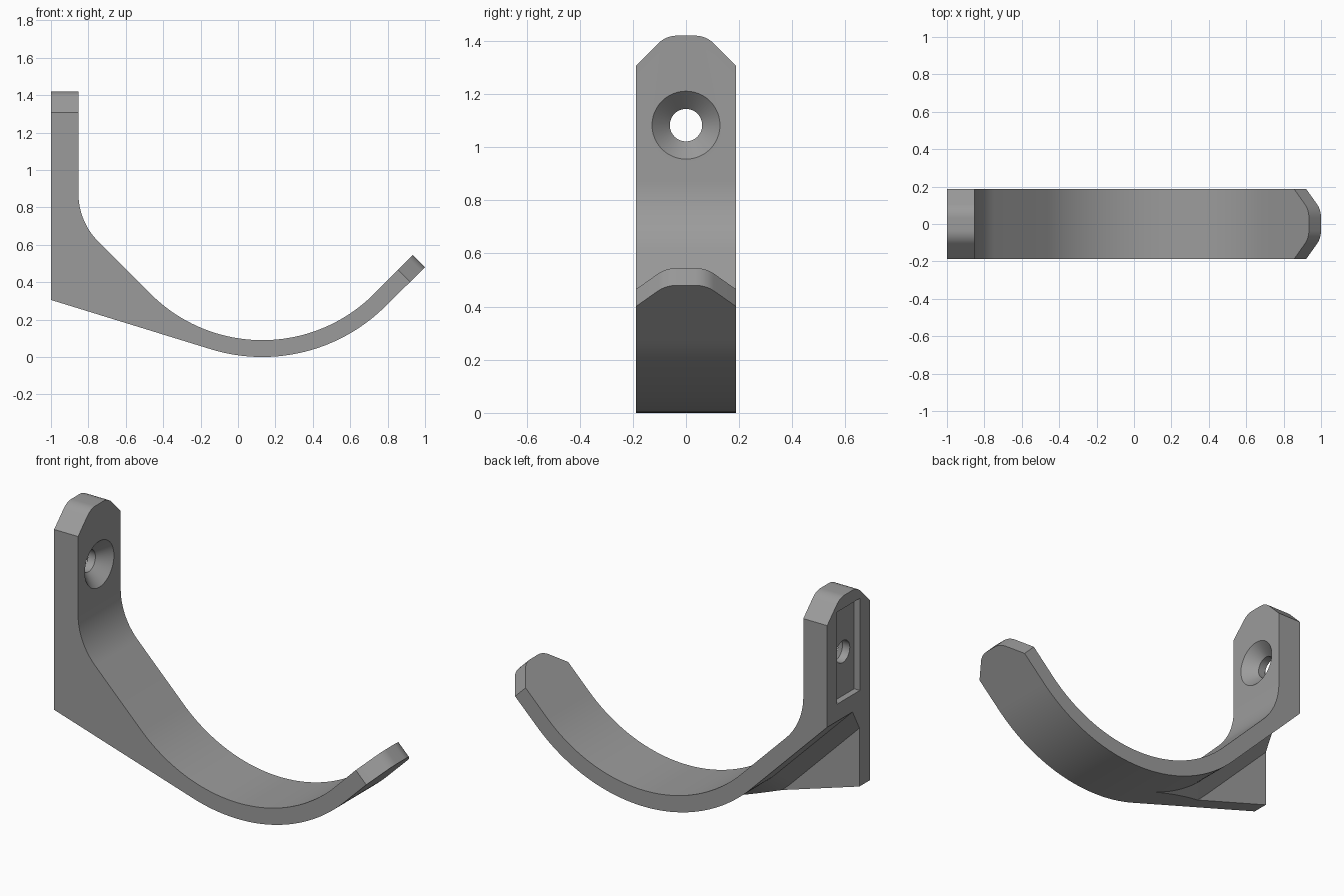
import bpy, bmesh
from math import sin, cos, pi, radians, sqrt, tan

if "Cube" in bpy.data.objects:
    bpy.data.objects.remove(bpy.data.objects["Cube"])

HALF = 0.1875                 # half width in y
CX, CZ = 0.13, 0.935          # centre of the cradle arc
R_IN, R_OUT = 0.845, 0.935
S = sqrt(0.5)

grey = bpy.data.materials.new("grey plastic")
grey.diffuse_color = (0.33, 0.33, 0.33, 1)
grey.use_nodes = True
grey.node_tree.nodes["Principled BSDF"].inputs["Base Color"].default_value = grey.diffuse_color


def arc(cx, cz, r, a0, a1, n):
    return [(cx + r * cos(radians(a0 + (a1 - a0) * i / n)),
             cz + r * sin(radians(a0 + (a1 - a0) * i / n))) for i in range(n + 1)]


def loft(name, loops):
    """Closed solid through matching loops of 3D points."""
    bm = bmesh.new()
    rings = [[bm.verts.new(p) for p in loop] for loop in loops]
    n = len(rings[0])
    for a, b in zip(rings, rings[1:]):
        for i in range(n):
            j = (i + 1) % n
            bm.faces.new((a[i], a[j], b[j], b[i]))
    bm.faces.new(rings[0])
    bm.faces.new(rings[-1][::-1])
    bmesh.ops.recalc_face_normals(bm, faces=bm.faces)
    mesh = bpy.data.meshes.new(name)
    bm.to_mesh(mesh)
    bm.free()
    ob = bpy.data.objects.new(name, mesh)
    bpy.context.collection.objects.link(ob)
    mesh.materials.append(grey)
    return ob


def at_y(points, y):
    return [(x, y, z) for x, z in points]


# Hook body: side profile with back plate, fillet, cradle and gusset
FR = 0.362
profile = [(-1, 0.305), (-1, 1.42), (-0.853, 1.42)]
profile += arc(-0.853 + FR, 0.873, FR, 180, 225, 16)
profile += arc(CX, CZ, R_IN, 225, 315, 48)
profile += [(0.935, 0.545), (1.0, 0.48)]
profile += arc(CX, CZ, R_OUT, 315, 252.8, 36)
hook = loft("wall_hook", [at_y(profile, -HALF), at_y(profile, HALF)])


# Relief under the strap, leaving a one-sided gusset with a chamfered root
def under_strap(d):
    r = R_OUT + d
    start = (CX - r * S - 0.9 * S, CZ - r * S + 0.9 * S)
    return [start] + arc(CX, CZ, r, 225, 252.5, 16) + [(-0.22, -0.3), (-1.25, -0.3)]


cutters = [loft("gusset_relief", [at_y(under_strap(0), 0.3),
                                  at_y(under_strap(0), -0.035),
                                  at_y(under_strap(0.08), -0.096)])]

# Chamfered, rounded corners of the plate top and the hook tip
CH, CR = 0.112, 0.1
t = CR * tan(pi / 8)
y0 = HALF - CH - t
corner = [(y0, 0.1)] + arc(y0, -CR, CR, 90, 45, 8) + [(HALF + 0.1, -CH - 0.1), (HALF + 0.1, 0.1)]


def corner_cutter(name, origin, along, side):
    """Corner shape swept across the thickness at an end of the hook."""
    ox, oz = origin
    ax, az = along
    loops = []
    for w in (-0.25, 0.25):
        loops.append([(ox + ax * v + az * w, side * y, oz + az * v - ax * w) for y, v in corner])
    return loft(name, loops)


for side in (-1, 1):
    cutters.append(corner_cutter("plate_corner", (-0.926, 1.42), (0, 1), side))
    cutters.append(corner_cutter("tip_corner", (0.9675, 0.5125), (S, S), side))

# Rectangular pocket in the wall side
rect = [(-0.1, 0.838), (0.1, 0.838), (0.1, 1.35), (-0.1, 1.35)]
cutters.append(loft("pocket", [[(x, y, z) for y, z in rect] for x in (-1.1, -0.965)]))

# Countersunk screw hole
cutters.append(loft("screw_hole", [
    [(x, y, z) for y, z in arc(0, 1.083, r, 0, 352.5, 47)]
    for x, r in ((-1.1, 0.061), (-0.92, 0.061), (-0.803, 0.178))]))

# Apply all cuts
bpy.context.view_layer.objects.active = hook
hook.select_set(True)
for cutter in cutters:
    cutter.hide_render = True
    mod = hook.modifiers.new(cutter.name, 'BOOLEAN')
    mod.operation = 'DIFFERENCE'
    mod.solver = 'EXACT'
    mod.object = cutter
    bpy.ops.object.modifier_apply(modifier=mod.name)
    bpy.data.objects.remove(cutter)

bpy.ops.object.shade_smooth_by_angle(angle=radians(25))
